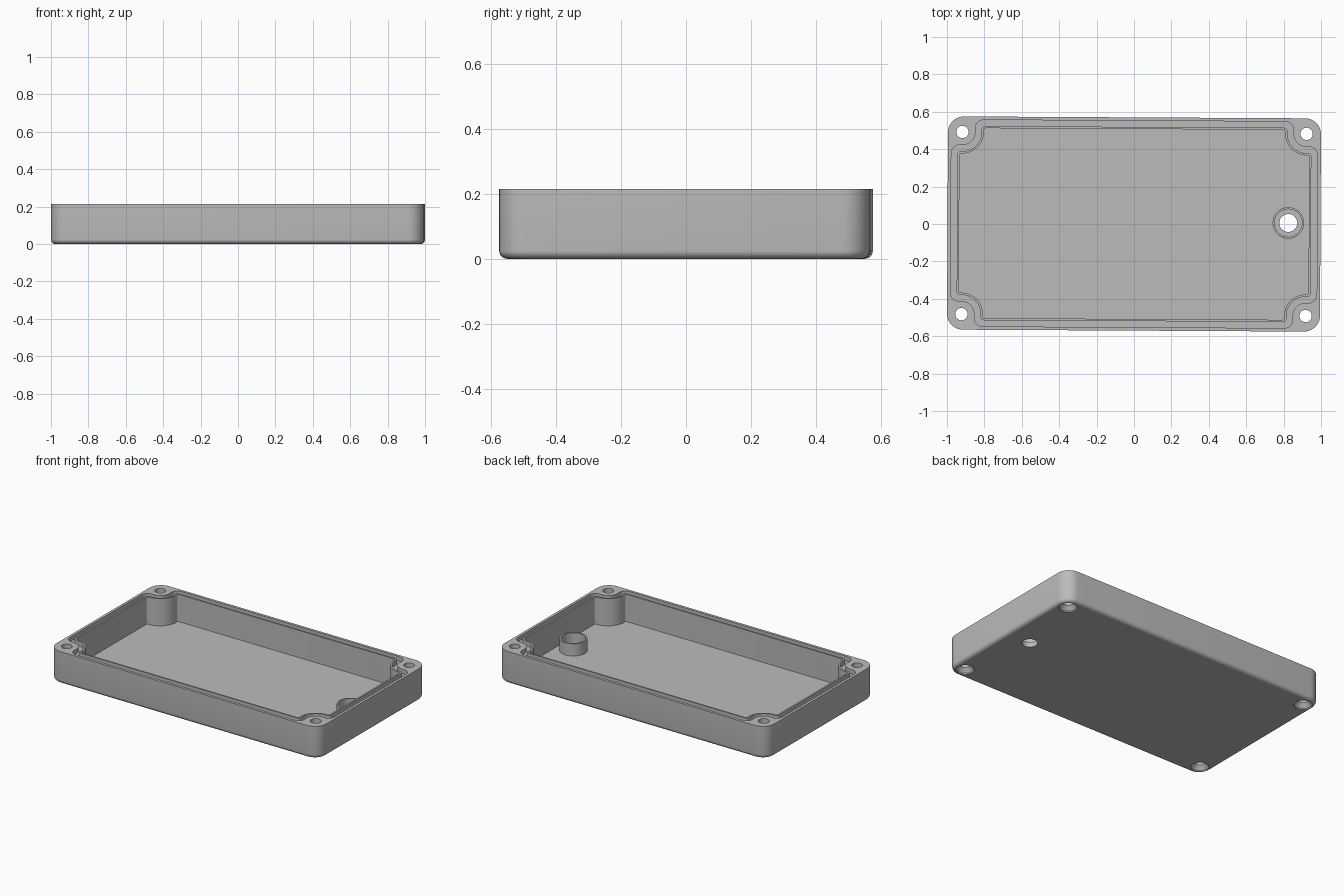
import bpy, bmesh, math

cube = bpy.data.objects.get("Cube")
if cube:
    bpy.data.objects.remove(cube, do_unlink=True)

HX, HY, HEIGHT, FLOOR = 0.997, 0.57, 0.215, 0.034
SCREW_X, SCREW_Y = 0.92, 0.487
TILT = -0.0055
BOSS = (0.825, 0.01)

grey = bpy.data.materials.new("plain grey")
grey.use_nodes = True
grey.diffuse_color = (0.5, 0.5, 0.5, 1)
grey.node_tree.nodes["Principled BSDF"].inputs["Base Color"].default_value = (0.5, 0.5, 0.5, 1)


def arc(cx, cy, r, a0, a1, n):
    return [(cx + r * math.cos(a0 + (a1 - a0) * i / n),
             cy + r * math.sin(a0 + (a1 - a0) * i / n)) for i in range(n + 1)]


def four_corners(quad):
    """Repeat one corner's outline in all four quadrants, counter-clockwise."""
    half = quad + [(-x, y) for x, y in reversed(quad)]
    return half + [(-x, -y) for x, y in half]


def rounded_rect(inset, radius=0.085):
    r = radius - inset
    return four_corners(arc(HX - inset - r, HY - inset - r, r, 0, math.pi / 2, 10))


def notched_rect(inset, r, fillet):
    """Rectangle whose corners step around the screw posts."""
    hx, hy = HX - inset, HY - inset
    reach = r + fillet
    fx = hx - fillet
    fy = SCREW_Y - math.sqrt(reach ** 2 - (fx - SCREW_X) ** 2)
    gy = hy - fillet
    gx = SCREW_X - math.sqrt(reach ** 2 - (gy - SCREW_Y) ** 2)
    a = math.atan2(SCREW_Y - fy, SCREW_X - fx)
    b = math.atan2(SCREW_Y - gy, SCREW_X - gx)
    quad = arc(fx, fy, fillet, 0, a, 6)
    quad += arc(SCREW_X, SCREW_Y, r, a - math.pi, b - math.pi, 14)[1:-1]
    quad += arc(gx, gy, fillet, b, math.pi / 2, 6)
    return four_corners(quad)


def circle(x, y, r, n=40):
    return arc(x, y, r, 0, math.tau, n)[:-1]


def loft(name, levels, ring=False):
    """Skin a list of (outline, z); cap the ends, or join them into a ring."""
    bm = bmesh.new()
    loops = [[bm.verts.new((x, y, z)) for x, y in pts] for pts, z in levels]
    pairs = list(zip(loops, loops[1:]))
    if ring:
        pairs.append((loops[-1], loops[0]))
    else:
        bm.faces.new(loops[0])
        bm.faces.new(loops[-1])
    for low, high in pairs:
        n = len(low)
        for i in range(n):
            j = (i + 1) % n
            bm.faces.new((low[i], low[j], high[j], high[i]))
    bmesh.ops.recalc_face_normals(bm, faces=bm.faces)
    mesh = bpy.data.meshes.new(name)
    bm.to_mesh(mesh)
    bm.free()
    mesh.materials.append(grey)
    obj = bpy.data.objects.new(name, mesh)
    bpy.context.collection.objects.link(obj)
    return obj


# Tray body with a rounded bottom edge
EDGE = 0.025
levels = []
for i in range(7):
    a = math.pi / 2 * i / 6
    levels.append((rounded_rect(EDGE * (1 - math.sin(a))), EDGE * (1 - math.cos(a))))
tray = loft("tray_body", levels + [(rounded_rect(0), HEIGHT)])

# Cavity that leaves the corner posts standing
cavity = notched_rect(0.062, 0.115, 0.012)
cutters = [loft("cavity_cutter", [(cavity, FLOOR), (cavity, HEIGHT + 0.1)])]

# Seal groove in the rim
outer = notched_rect(0.018, 0.070, 0.045)
inner = notched_rect(0.051, 0.103, 0.018)
cutters.append(loft("groove_cutter", [(outer, HEIGHT + 0.1), (outer, HEIGHT - 0.03),
                                      (inner, HEIGHT - 0.03), (inner, HEIGHT + 0.1)], ring=True))

# Countersunk screw holes and the port hole in the floor
for sx in (-1, 1):
    for sy in (-1, 1):
        x, y = sx * SCREW_X, sy * SCREW_Y
        cutters.append(loft("screw_hole_cutter", [
            (circle(x, y, 0.056), -0.1), (circle(x, y, 0.056), 0.008),
            (circle(x, y, 0.033), 0.035), (circle(x, y, 0.033), HEIGHT + 0.1)]))
cutters.append(loft("port_hole_cutter", [(circle(*BOSS, 0.048), -0.1), (circle(*BOSS, 0.048), 0.1)]))

for cutter in cutters:
    cutter.hide_render = True
    mod = tray.modifiers.new(cutter.name, 'BOOLEAN')
    mod.operation = 'DIFFERENCE'
    mod.solver = 'EXACT'
    mod.object = cutter

# Bake the cuts and drop the cutters
graph = bpy.context.evaluated_depsgraph_get()
baked = bpy.data.meshes.new_from_object(tray.evaluated_get(graph))
tray.modifiers.clear()
tray.data = baked
for cutter in cutters:
    bpy.data.objects.remove(cutter, do_unlink=True)

# Thin collar around the port
wide, narrow = circle(*BOSS, 0.084), circle(*BOSS, 0.074)
collar = loft("port_collar", [(wide, FLOOR - 0.004), (wide, 0.115),
                              (narrow, 0.115), (narrow, FLOOR - 0.004)], ring=True)

bpy.ops.object.select_all(action='DESELECT')
for obj in (tray, collar):
    obj.rotation_euler.z = TILT
    obj.select_set(True)
bpy.context.view_layer.objects.active = tray
bpy.ops.object.shade_smooth_by_angle(angle=math.radians(30))
